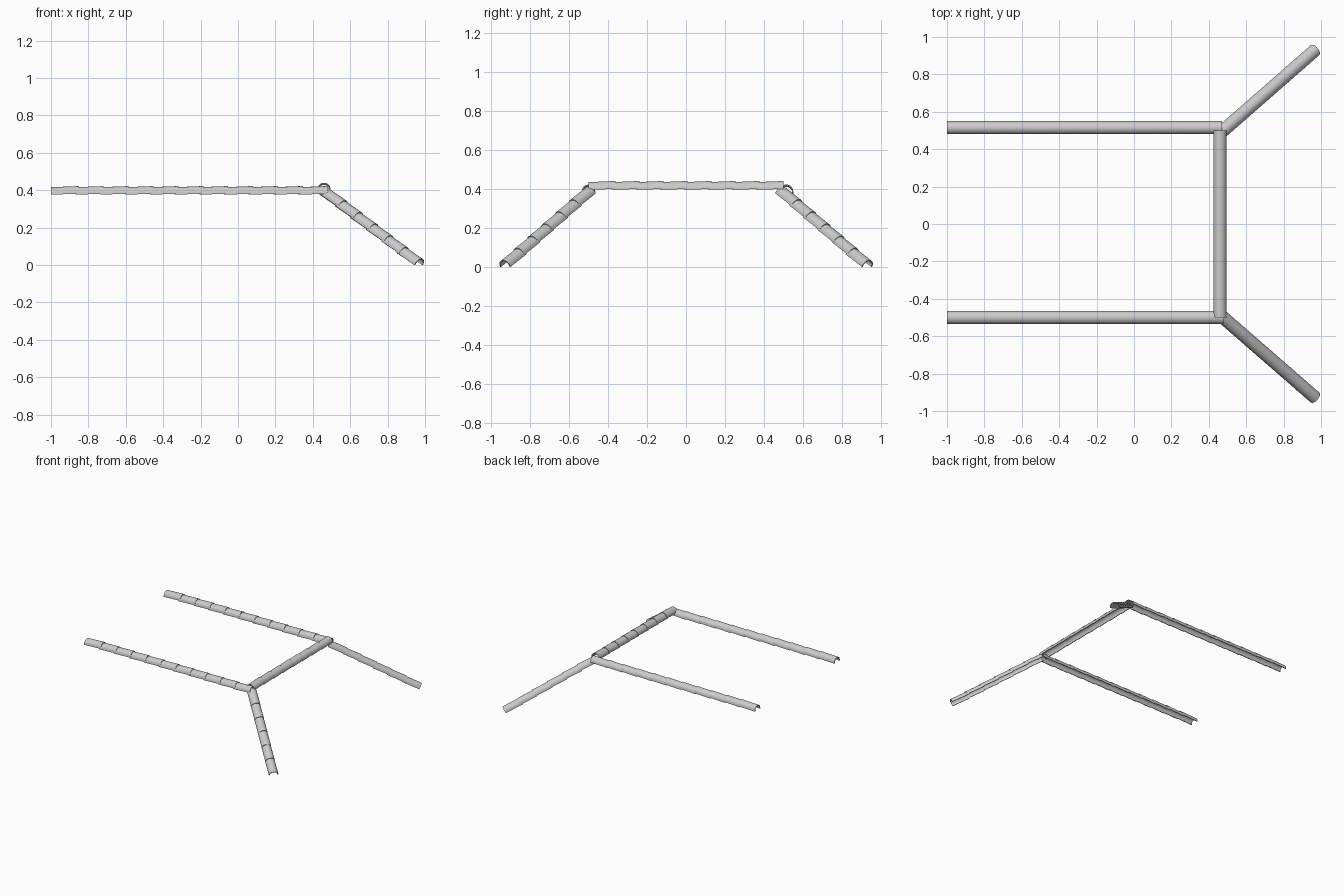
import bpy
import math
from mathutils import Vector, Matrix

if "Cube" in bpy.data.objects:
    bpy.data.objects.remove(bpy.data.objects["Cube"])

R, LEG, THICK = 0.035, 0.005, 0.006   # arch radius, short straight skirt, shell thickness
LIFT = 0.003                          # tilt of each tile so it laps over the next
OVERLAP = 0.016
SEG = 14


def arch(radius):
    """Half-round outline across the tile, open at the bottom."""
    pts = [(-radius, 0)]
    for i in range(SEG + 1):
        a = math.pi * (1 - i / SEG)
        pts.append((radius * math.cos(a), LEG + radius * math.sin(a)))
    return pts + [(radius, 0)]


PROFILE = arch(R) + arch(R - THICK)[::-1]


def tile_run(name, start, end, count):
    """A row of lapped half-round tiles; the raised end of each faces 'end'."""
    start, end = Vector(start), Vector(end)
    along = (end - start).normalized()
    side = Vector((0, 0, 1)).cross(along).normalized()
    up = along.cross(side)
    frame = Matrix((along, side, up)).transposed()
    pitch = ((end - start).length - OVERLAP) / count
    verts, faces = [], []
    n, half = len(PROFILE), len(PROFILE) // 2
    for t in range(count):
        base = len(verts)
        for s, lift in ((t * pitch, -LIFT), ((t + 1) * pitch + OVERLAP, LIFT)):
            verts += [start + frame @ Vector((s, y, z + lift)) for y, z in PROFILE]
        for i in range(n):
            j = (i + 1) % n
            faces.append([base + k for k in (i, i + n, j + n, j)])
        # end rims
        for i in range(half - 1):
            rim = (i, i + 1, n - 2 - i, n - 1 - i)
            faces.append([base + k for k in rim])
            faces.append([base + n + k for k in reversed(rim)])
    mesh = bpy.data.meshes.new(name)
    mesh.from_pydata(verts, [], faces)
    mesh.update()
    obj = bpy.data.objects.new(name, mesh)
    bpy.context.collection.objects.link(obj)
    bpy.ops.object.select_all(action='DESELECT')
    obj.select_set(True)
    bpy.context.view_layer.objects.active = obj
    bpy.ops.object.mode_set(mode='EDIT')
    bpy.ops.mesh.select_all(action='SELECT')
    bpy.ops.mesh.normals_make_consistent(inside=False)
    bpy.ops.object.mode_set(mode='OBJECT')
    bpy.ops.object.shade_smooth_by_angle(angle=math.radians(35))
    return obj


# Level ridges running along x
tile_run("front_ridge", (-1, -0.50, 0.379), (0.48, -0.50, 0.379), 11)
tile_run("back_ridge", (-1, 0.515, 0.379), (0.47, 0.515, 0.379), 11)
# Cross ridge joining them
tile_run("cross_ridge", (0.46, -0.50, 0.397), (0.46, 0.50, 0.397), 8)
# Sloping hips down to the corners
tile_run("front_hip", (0.465, -0.49, 0.379), (0.965, -0.925, -0.003), 6)
tile_run("back_hip", (0.46, 0.485, 0.379), (0.965, 0.927, -0.003), 6)
